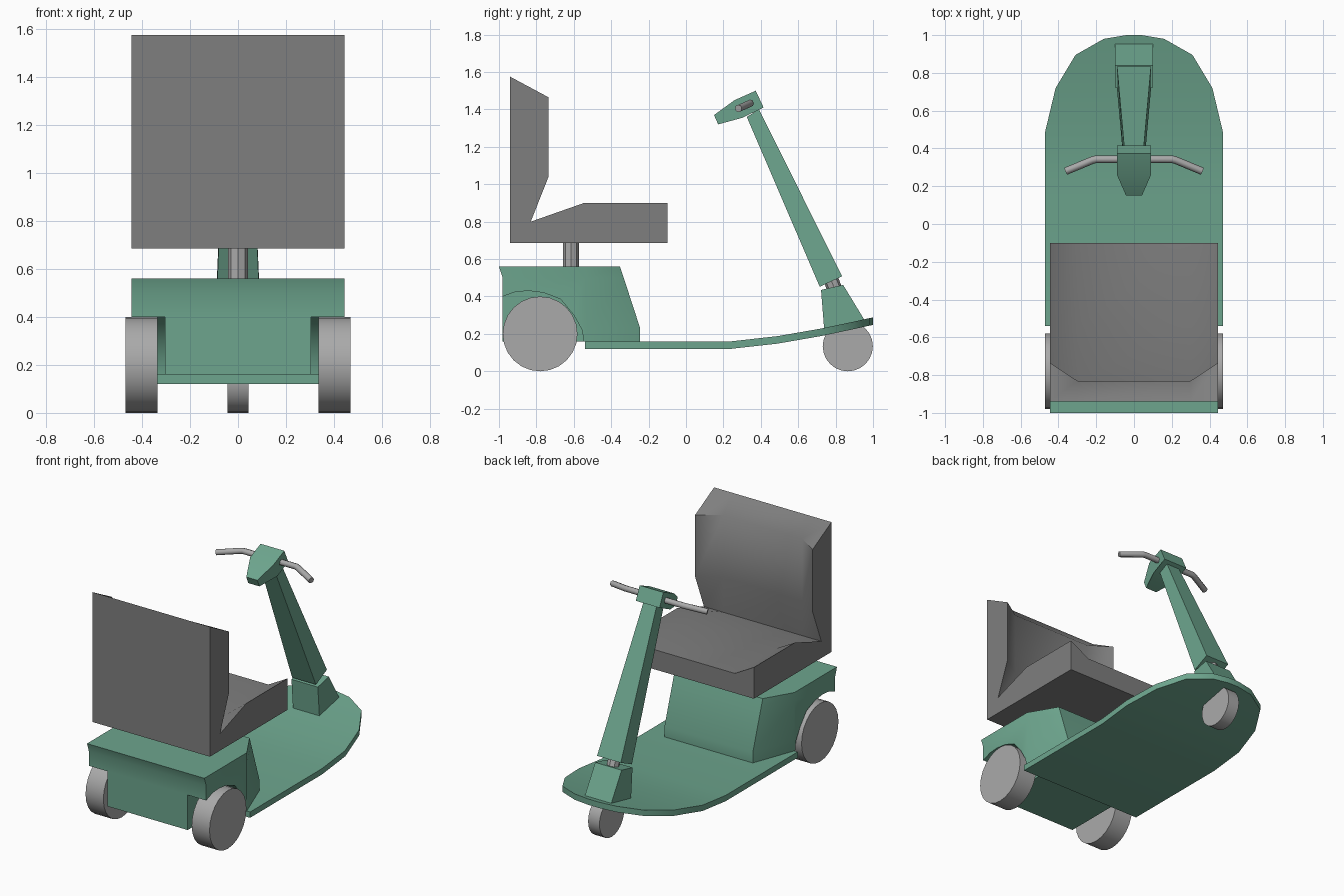
import bpy, bmesh, math
from mathutils import Vector

if "Cube" in bpy.data.objects:
    bpy.data.objects.remove(bpy.data.objects["Cube"])


def paint(name, rgb):
    m = bpy.data.materials.new(name)
    m.diffuse_color = (*rgb, 1)
    m.use_nodes = True
    m.node_tree.nodes["Principled BSDF"].inputs["Base Color"].default_value = m.diffuse_color
    return m


GREEN = paint("green_paint", (0.153, 0.377, 0.269))
DARK = paint("dark_grey", (0.212, 0.212, 0.212))
LIGHT = paint("light_grey", (0.40, 0.40, 0.40))


def smooth(ob, angle=40):
    bpy.ops.object.select_all(action='DESELECT')
    ob.select_set(True)
    bpy.context.view_layer.objects.active = ob
    bpy.ops.object.shade_smooth_by_angle(angle=math.radians(angle))


def loft(name, rings, mat=None, angle=40):
    """Skin a row of equal-length point rings and cap both ends."""
    bm = bmesh.new()
    rows = [[bm.verts.new(p) for p in r] for r in rings]
    n = len(rows[0])
    for a, b in zip(rows, rows[1:]):
        for i in range(n):
            j = (i + 1) % n
            bm.faces.new((a[i], a[j], b[j], b[i]))
    bm.faces.new(rows[0])
    bm.faces.new(rows[-1])
    bmesh.ops.recalc_face_normals(bm, faces=bm.faces)
    me = bpy.data.meshes.new(name)
    bm.to_mesh(me)
    bm.free()
    ob = bpy.data.objects.new(name, me)
    bpy.context.collection.objects.link(ob)
    if mat:
        me.materials.append(mat)
    smooth(ob, angle)
    return ob


def rod(name, a, b, r, sides, angle=50):
    a, b = Vector(a), Vector(b)
    bpy.ops.mesh.primitive_cylinder_add(vertices=sides, radius=r, depth=(b - a).length,
                                        location=(a + b) / 2)
    ob = bpy.context.object
    ob.name = name
    ob.rotation_euler = (b - a).to_track_quat('Z', 'Y').to_euler()
    ob.data.materials.append(LIGHT)
    smooth(ob, angle)
    return ob


# Floor deck, rising and rounding off toward the steering end
stations = [(-0.54, 0.47, 0.12), (0.24, 0.47, 0.12), (0.49, 0.47, 0.148), (0.72, 0.415, 0.188),
            (0.895, 0.31, 0.225), (0.98, 0.16, 0.244), (1.0, 0.04, 0.248)]
loft("floor_deck", [[(-w, y, z), (w, y, z), (w, y, z + 0.04), (-w, y, z + 0.04)]
                    for y, w, z in stations], GREEN)

# Motor housing: tapered plan outline stacked upward, with wheel arches cut out
levels = [(0.16, -0.98, -0.245), (0.23, -0.98, -0.245), (0.50, -0.98, -0.333),
          (0.56, -1.0, -0.353)]
body = loft("motor_housing", [[(-0.445, r, z), (0.445, r, z), (0.445, -0.54, z),
                               (0.335, f, z), (-0.335, f, z), (-0.445, -0.54, z)]
                              for z, r, f in levels], GREEN)
arch = [(-1.1, 0.1), (-1.1, 0.40), (-0.98, 0.40), (-0.91, 0.425), (-0.84, 0.43), (-0.76, 0.42),
        (-0.67, 0.385), (-0.60, 0.30), (-0.555, 0.22), (-0.54, 0.1)]
for s in (-1, 1):
    cutter = loft("arch_cutter", [[(s * x, y, z) for y, z in arch] for x in (0.305, 0.6)], GREEN)
    cutter.hide_render = True
    mod = body.modifiers.new("arch", 'BOOLEAN')
    mod.operation = 'DIFFERENCE'
    mod.solver = 'EXACT'
    mod.object = cutter
    bpy.context.view_layer.objects.active = body
    bpy.ops.object.modifier_apply(modifier=mod.name)
    bpy.data.objects.remove(cutter)
smooth(body)

# Seat: raised side profile blending into a hollow centre
edge = [(-0.94, 0.685), (-0.94, 1.575), (-0.735, 1.465), (-0.735, 1.04),
        (-0.83, 0.80), (-0.545, 0.90), (-0.10, 0.90), (-0.10, 0.685)]
middle = [(-0.94, 0.685), (-0.94, 1.575), (-0.83, 1.465), (-0.83, 1.04),
          (-0.83, 0.80), (-0.545, 0.82), (-0.10, 0.82), (-0.10, 0.685)]
loft("seat", [[(x, y, z) for y, z in prof] for x, prof in
              ((-0.445, edge), (-0.3, middle), (0.3, middle), (0.445, edge))], DARK, 52)
rod("seat_post", (0, -0.615, 0.55), (0, -0.615, 0.70), 0.042, 8, 30)

# Wheels
for s, side in ((-1, "left"), (1, "right")):
    rod("rear_wheel_" + side, (s * 0.335, -0.78, 0.2), (s * 0.47, -0.78, 0.2), 0.2, 24)
rod("steering_wheel_tyre", (-0.043, 0.865, 0.134), (0.043, 0.865, 0.134), 0.134, 24)

# Steering base block, stem and tapered column
base = [(0.74, 0.21), (0.722, 0.435), (0.84, 0.462), (0.96, 0.265)]
loft("steering_base", [[(x, y, z) for y, z in base] for x in (-0.1, 0.1)], GREEN)
rod("steering_stem", (0, 0.81, 0.40), (0, 0.76, 0.53), 0.04, 8, 30)
ends = [((0.715, 0.452), (0.835, 0.508), 0.09, 0.09), ((0.325, 1.36), (0.39, 1.40), 0.055, 0.05)]
loft("steering_column", [[(-wa, *a), (wa, *a), (wb, *b), (-wb, *b)]
                         for a, b, wa, wb in ends], GREEN)

# Control head: (half width, y, z), narrowing toward the rider
head = [(0.042, 0.15, 1.37), (0.042, 0.172, 1.32), (0.09, 0.30, 1.355),
        (0.09, 0.415, 1.41), (0.09, 0.373, 1.50), (0.09, 0.26, 1.45)]
loft("control_head", [[(s * w, y, z) for w, y, z in head] for s in (-1, 1)], GREEN, 20)

# Handlebar: bent tube
path = [(0.36, 0.28, 1.405), (0.22, 0.338, 1.43), (0.20, 0.343, 1.433)]
pts = [(-x, y, z) for x, y, z in path] + path[::-1]
cu = bpy.data.curves.new("handlebar", 'CURVE')
cu.dimensions = '3D'
cu.bevel_depth = 0.02
cu.bevel_resolution = 2
cu.use_fill_caps = True
cu.materials.append(LIGHT)
sp = cu.splines.new('POLY')
sp.points.add(len(pts) - 1)
for p, co in zip(sp.points, pts):
    p.co = (*co, 1)
bar = bpy.data.objects.new("handlebar", cu)
bpy.context.collection.objects.link(bar)
bpy.ops.object.select_all(action='DESELECT')
bar.select_set(True)
bpy.context.view_layer.objects.active = bar
bpy.ops.object.convert(target='MESH')
smooth(bpy.context.object, 50)
